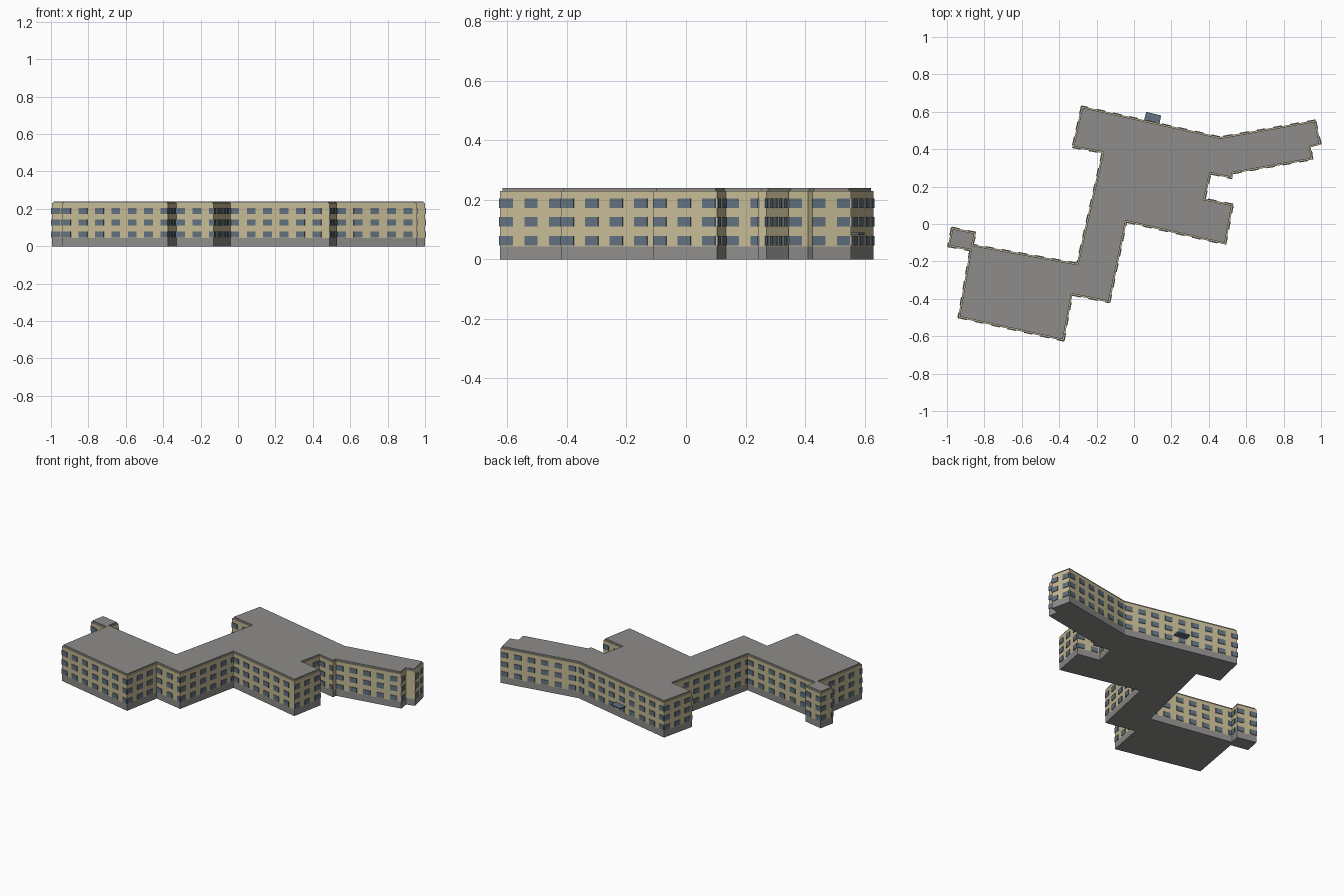
import bpy
import bmesh
from mathutils import Vector

cube = bpy.data.objects.get("Cube")
if cube:
    bpy.data.objects.remove(cube, do_unlink=True)


def make_material(name, colour):
    mat = bpy.data.materials.new(name)
    mat.use_nodes = True
    mat.diffuse_color = (*colour, 1)
    mat.node_tree.nodes["Principled BSDF"].inputs["Base Color"].default_value = (*colour, 1)
    return mat


grey = make_material("concrete grey", (0.27, 0.265, 0.26))
cream = make_material("cream plaster", (0.56, 0.49, 0.30))
glass = make_material("slate blue glass", (0.12, 0.165, 0.21))

# Building outline, counter-clockwise
outline = [Vector(p) for p in reversed([
    (-.28, .63), (.46, .465), (.97, .555), (1, .425), (.945, .41),
    (.955, .345), (.53, .27), (.525, .243), (.41, .268), (.38, .135),
    (.53, .105), (.49, -.11), (-.04, .01), (-.13, -.42), (-.33, -.38),
    (-.375, -.625), (-.94, -.5), (-.877, -.142), (-.995, -.12),
    (-.975, -.018), (-.845, -.045), (-.86, -.11), (-.305, -.21),
    (-.17, .38), (-.33, .41)])]

BASE_TOP, WALL_TOP, ROOF_TOP = .043, .23, .24
ROOF_INSET = .007
PROUD = .004


def add_prism(bm, points, low, high):
    """Extrude a flat outline from low to high."""
    face = bm.faces.new([bm.verts.new((p.x, p.y, low)) for p in points])
    result = bmesh.ops.extrude_face_region(bm, geom=[face], use_keep_orig=True)
    verts = [v for v in result["geom"] if isinstance(v, bmesh.types.BMVert)]
    bmesh.ops.translate(bm, verts=verts, vec=(0, 0, high - low))


def finish(bm, name, mat):
    bmesh.ops.recalc_face_normals(bm, faces=bm.faces)
    mesh = bpy.data.meshes.new(name)
    bm.to_mesh(mesh)
    bm.free()
    mesh.materials.append(mat)
    obj = bpy.data.objects.new(name, mesh)
    bpy.context.collection.objects.link(obj)
    return obj


def prism(name, points, low, high, mat):
    bm = bmesh.new()
    add_prism(bm, points, low, high)
    return finish(bm, name, mat)


def inset(points, amount):
    """Move every side of a counter-clockwise outline inward."""
    moved = []
    for i, p in enumerate(points):
        a = (p - points[i - 1]).normalized()
        b = (points[(i + 1) % len(points)] - p).normalized()
        na, nb = Vector((-a.y, a.x)), Vector((-b.y, b.x))
        moved.append(p + (na + nb) * amount / (1 + na.dot(nb)))
    return moved


# Plinth, walls and flat roof
prism("plinth", outline, 0, BASE_TOP, grey)
prism("walls", outline, BASE_TOP, WALL_TOP, cream)
prism("roof", inset(outline, ROOF_INSET), WALL_TOP, ROOF_TOP, grey)

# Three rows of windows along every longer wall
bm = bmesh.new()
for i, start in enumerate(outline):
    side = outline[(i + 1) % len(outline)] - start
    length = side.length
    if length < .06:
        continue
    along = side.normalized()
    out = Vector((along.y, -along.x)) * PROUD
    pitch = .09 if abs(along.x) > abs(along.y) else .084
    pos = 0
    while pos < length - .008:
        a = start + along * pos
        b = start + along * min(pos + pitch * .53, length)
        for sill in (.047, .11, .172):
            add_prism(bm, [a - out, a + out, b + out, b - out], sill, sill + .032)
        pos += pitch
finish(bm, "windows", glass)

# Entrance canopy on the back wall
canopy = [Vector(p) for p in ((.053, .55), (.135, .53), (.145, .58), (.065, .6))]
prism("entrance_canopy", canopy, .082, .09, glass)
